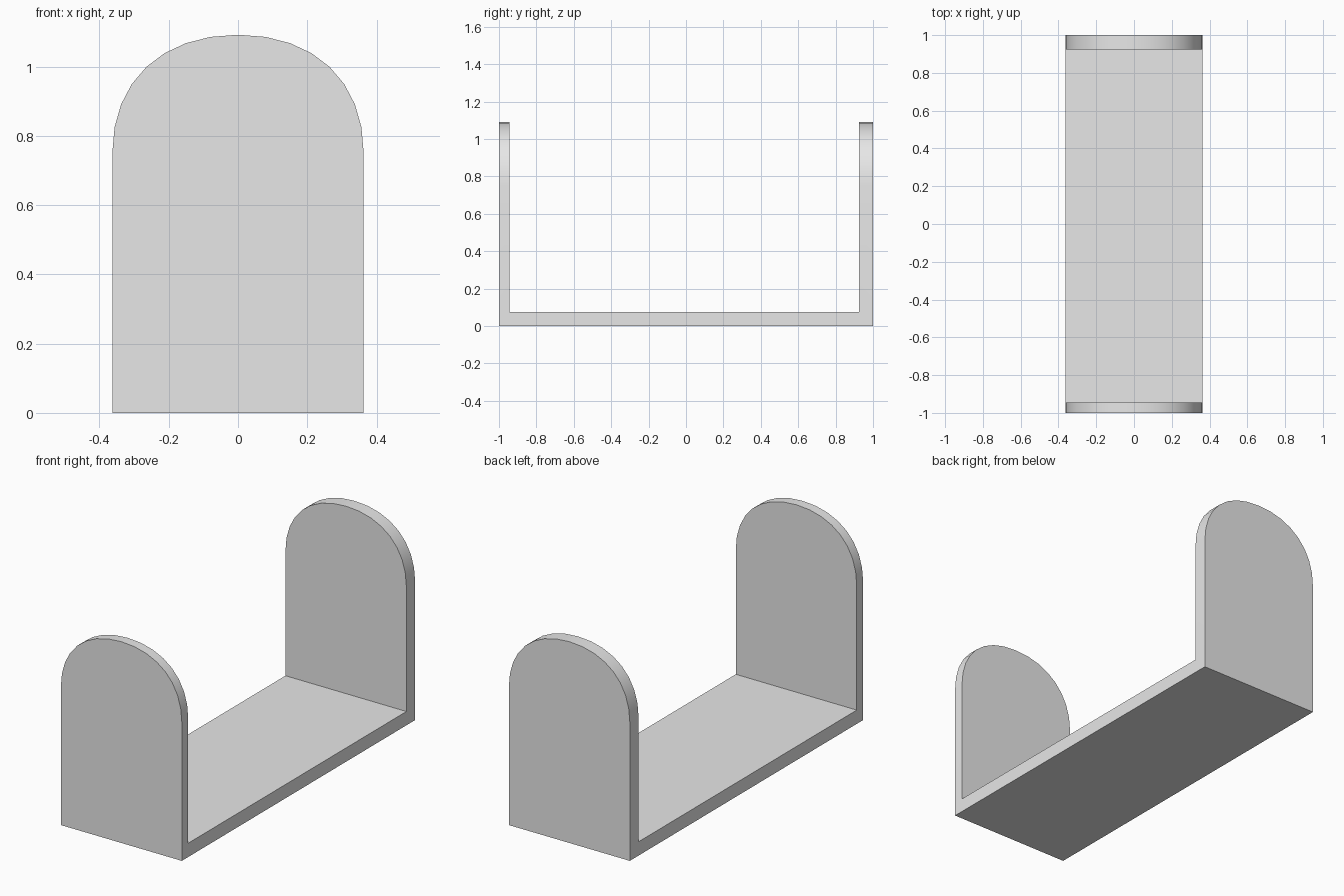
import bpy
import bmesh
import math
from mathutils import Vector
from mathutils.geometry import interpolate_bezier

if "Cube" in bpy.data.objects:
    bpy.data.objects.remove(bpy.data.objects["Cube"], do_unlink=True)

HALF_WIDTH, HEIGHT, SHOULDER = 0.363, 1.092, 0.75
FLOOR_TOP = 0.075
FRONT_INNER, BACK_INNER = -0.945, 0.925
ROUNDNESS = 0.61


def prism(name, outline, sweep):
    """Extrude a closed outline along the sweep vector, centred on its plane."""
    bm = bmesh.new()
    face = bm.faces.new([bm.verts.new(Vector(p) - sweep / 2) for p in outline])
    extruded = bmesh.ops.extrude_face_region(bm, geom=[face])["geom"]
    bmesh.ops.translate(bm, vec=sweep,
                        verts=[v for v in extruded if isinstance(v, bmesh.types.BMVert)])
    bmesh.ops.recalc_face_normals(bm, faces=bm.faces)
    mesh = bpy.data.meshes.new(name)
    bm.to_mesh(mesh)
    bm.free()
    obj = bpy.data.objects.new(name, mesh)
    bpy.context.collection.objects.link(obj)
    return obj


# Plain grey material
grey = bpy.data.materials.new("plain_grey")
grey.use_nodes = True
grey.diffuse_color = (0.8, 0.8, 0.8, 1)
grey.node_tree.nodes["Principled BSDF"].inputs["Base Color"].default_value = (0.8, 0.8, 0.8, 1)

# Channel: floor with a thin front wall and a thicker back wall
section = [(-1, 0), (1, 0), (1, HEIGHT + 0.1), (BACK_INNER, HEIGHT + 0.1),
           (BACK_INNER, FLOOR_TOP), (FRONT_INNER, FLOOR_TOP),
           (FRONT_INNER, HEIGHT + 0.1), (-1, HEIGHT + 0.1)]
holder = prism("bookend_holder", [(0, y, z) for y, z in section], Vector((1, 0, 0)))
holder.data.materials.append(grey)

# Round-topped arch that trims the channel to its width and wall shape
rise = HEIGHT - SHOULDER
quarter = interpolate_bezier(
    Vector((HALF_WIDTH, 0, SHOULDER)),
    Vector((HALF_WIDTH, 0, SHOULDER + rise * ROUNDNESS)),
    Vector((HALF_WIDTH * ROUNDNESS, 0, HEIGHT)),
    Vector((0, 0, HEIGHT)), 9)
arch = quarter + [Vector((-p.x, 0, p.z)) for p in reversed(quarter[:-1])]
outline = [(HALF_WIDTH, 0, -0.2)] + arch + [(-HALF_WIDTH, 0, -0.2)]
trimmer = prism("arch_trimmer", outline, Vector((0, 3, 0)))
trimmer.data.materials.append(grey)
trimmer.hide_render = True

trim = holder.modifiers.new("arch_trim", "BOOLEAN")
trim.operation = "INTERSECT"
trim.solver = "EXACT"
trim.object = trimmer
bpy.context.view_layer.objects.active = holder
bpy.ops.object.select_all(action="DESELECT")
holder.select_set(True)
bpy.ops.object.modifier_apply(modifier=trim.name)
bpy.data.objects.remove(trimmer, do_unlink=True)

# Smooth rounded tops, crisp edges elsewhere
bpy.ops.object.shade_smooth_by_angle(angle=math.radians(30))
